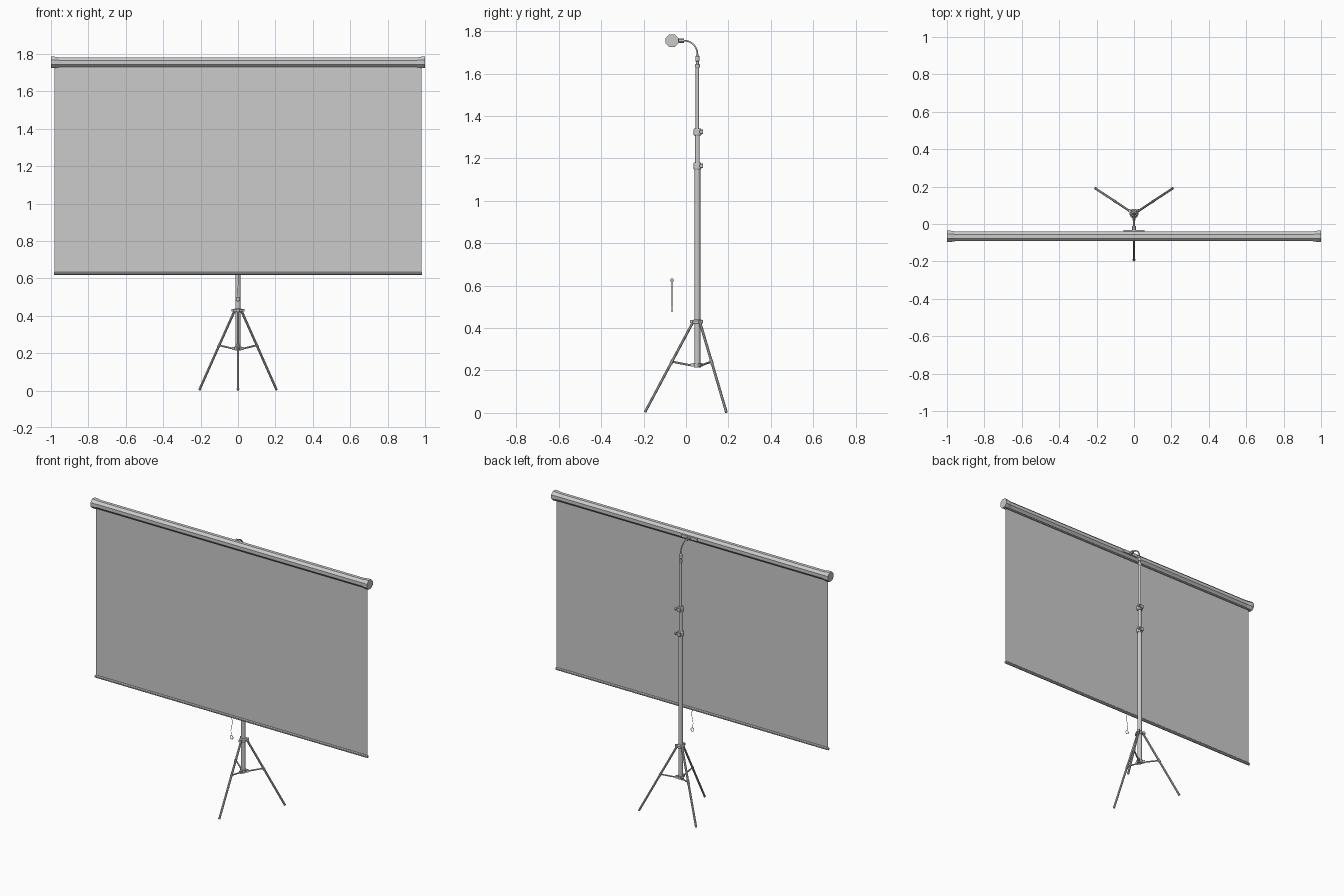
import bpy, bmesh
from math import pi, sin, cos
from mathutils import Vector, Matrix

if "Cube" in bpy.data.objects:
    bpy.data.objects.remove(bpy.data.objects["Cube"])

PY = 0.054      # pole y
SY, SZ = -0.066, 1.755   # case axis


def add(name, bm):
    bmesh.ops.recalc_face_normals(bm, faces=bm.faces)
    me = bpy.data.meshes.new(name)
    bm.to_mesh(me)
    bm.free()
    ob = bpy.data.objects.new(name, me)
    bpy.context.collection.objects.link(ob)
    return ob


def loft(name, start, axis, profile, n=8, spin=pi / 8):
    """Revolve (distance, radius) pairs along an axis; closed with end caps."""
    bm = bmesh.new()
    rot = Vector(axis).to_track_quat('Z', 'Y').to_matrix()
    rings = []
    for d, r in profile:
        rings.append([bm.verts.new(Vector(start) + rot @ Vector(
            (r * cos(spin + 2 * pi * i / n), r * sin(spin + 2 * pi * i / n), d)))
            for i in range(n)])
    for a, b in zip(rings, rings[1:]):
        for i in range(n):
            j = (i + 1) % n
            bm.faces.new((a[i], a[j], b[j], b[i]))
    bm.faces.new(rings[0])
    bm.faces.new(rings[-1])
    return add(name, bm)


def rod(name, a, b, r, n=8):
    d = Vector(b) - Vector(a)
    return loft(name, a, d, [(0, r), (d.length, r)], n)


def box(name, c, size, turn=0):
    bm = bmesh.new()
    bmesh.ops.create_cube(bm, size=1, matrix=Matrix.Translation(c)
                          @ Matrix.Rotation(turn, 4, 'Z') @ Matrix.Diagonal((*size, 1)))
    return add(name, bm)


def wire(name, pts, r, cyclic=False, res=1):
    cu = bpy.data.curves.new(name, 'CURVE')
    cu.dimensions = '3D'
    cu.bevel_depth, cu.bevel_resolution, cu.use_fill_caps = r, res, True
    sp = cu.splines.new('POLY')
    sp.points.add(len(pts) - 1)
    for p, co in zip(sp.points, pts):
        p.co = (*co, 1)
    sp.use_cyclic_u = cyclic
    ob = bpy.data.objects.new(name, cu)
    bpy.context.collection.objects.link(ob)
    return ob


# Screen case, with flared octagonal end caps
loft("screen_case", (-0.985, SY, SZ), (1, 0, 0), [(0, 0.028), (1.97, 0.028)])
for s, side in ((-1, "left"), (1, "right")):
    loft(f"case_cap_{side}", (s * 0.955, SY, SZ), (s, 0, 0),
         [(0, 0.0282), (0.025, 0.0325), (0.045, 0.0325)])
box("case_slot_lip", (0, SY, SZ - 0.027), (1.97, 0.014, 0.008))

# Fabric: a single sheet
bm = bmesh.new()
bm.faces.new([bm.verts.new((x, SY, z)) for x, z in
              ((-0.982, 0.626), (0.982, 0.626), (0.982, 1.735), (-0.982, 1.735))])
add("screen_fabric", bm)
rod("bottom_bar", (-0.985, SY, 0.626), (0.985, SY, 0.626), 0.009)

# Pull cord and ring
wire("pull_cord", [(0.005 * sin(i * pi / 4), SY, 0.618 - i * 0.0145) for i in range(9)], 0.0013)
wire("pull_ring", [(0.011 * cos(i * pi / 6), SY, 0.489 + 0.011 * sin(i * pi / 6))
                   for i in range(12)], 0.002, True)

# Telescopic pole
rod("pole_lower", (0, PY, 0.225), (0, PY, 1.165), 0.0135, 12)
rod("pole_middle", (0, PY, 1.16), (0, PY, 1.325), 0.0105, 12)
rod("pole_upper", (0, PY, 1.32), (0, PY, 1.635), 0.0085, 12)
for z, lab in ((1.165, "lower"), (1.325, "upper")):
    loft(f"collar_{lab}", (0, PY, z - 0.018), (0, 0, 1),
         [(0, 0.016), (0.006, 0.019), (0.028, 0.019), (0.034, 0.015)], 12)
    box(f"collar_clamp_{lab}", (0, PY + 0.017, z), (0.022, 0.016, 0.022))
    rod(f"collar_screw_{lab}", (-0.018, PY + 0.019, z), (0.02, PY + 0.019, z), 0.004)
    rod(f"collar_knob_{lab}", (0.018, PY + 0.019, z), (0.028, PY + 0.019, z), 0.009)

# Pole head
loft("pole_head", (0, PY, 1.625), (0, 0, 1),
     [(0, 0.0085), (0.006, 0.011), (0.018, 0.011), (0.02, 0.007), (0.032, 0.007),
      (0.034, 0.010), (0.056, 0.010), (0.062, 0.005)], 12)

# Curved neck and case bracket
neck = [(0, PY, 1.675)] + [(0, -0.008 + 0.062 * cos(t * pi / 16), 1.69 + 0.065 * sin(t * pi / 16))
                          for t in range(9)] + [(0, -0.02, 1.755)]
wire("curved_neck", neck, 0.0045)
rod("neck_socket", (0, -0.034, SZ), (0, -0.010, SZ), 0.011)
box("case_bracket", (0, -0.036, SZ), (0.11, 0.007, 0.02))

# Tripod: hubs, legs and braces
loft("tripod_hub", (0, PY, 0.42), (0, 0, 1),
     [(0, 0.022), (0.004, 0.024), (0.014, 0.024), (0.02, 0.017)], 12)
loft("brace_hub", (0, PY, 0.215), (0, 0, 1), [(0, 0.017), (0.02, 0.019)], 12)
for k in range(3):
    a = -pi / 2 + k * 2 * pi / 3
    if k:
        a += 0.06 if k == 1 else -0.06   # rear legs lean slightly rearward

    def at(r, z):
        return Vector((r * cos(a), PY + r * sin(a), z))
    rod(f"leg_{k}", at(0.02, 0.43), at(0.246, 0.006), 0.0065)
    loft(f"foot_{k}", at(0.2445, 0.009), at(0.246, 0.006) - at(0.02, 0.43),
         [(0, 0.0075), (0.007, 0.0068)])
    box(f"hub_lug_{k}", at(0.024, 0.43), (0.022, 0.016, 0.014), a)
    box(f"brace_lug_{k}", at(0.02, 0.226), (0.024, 0.014, 0.016), a)
    rod(f"brace_{k}", at(0.02, 0.222), at(0.121, 0.242), 0.0048, 6)
    loft(f"leg_clip_{k}", at(0.116, 0.25), at(0.246, 0.006) - at(0.02, 0.43),
         [(0, 0.008), (0.02, 0.008)])
